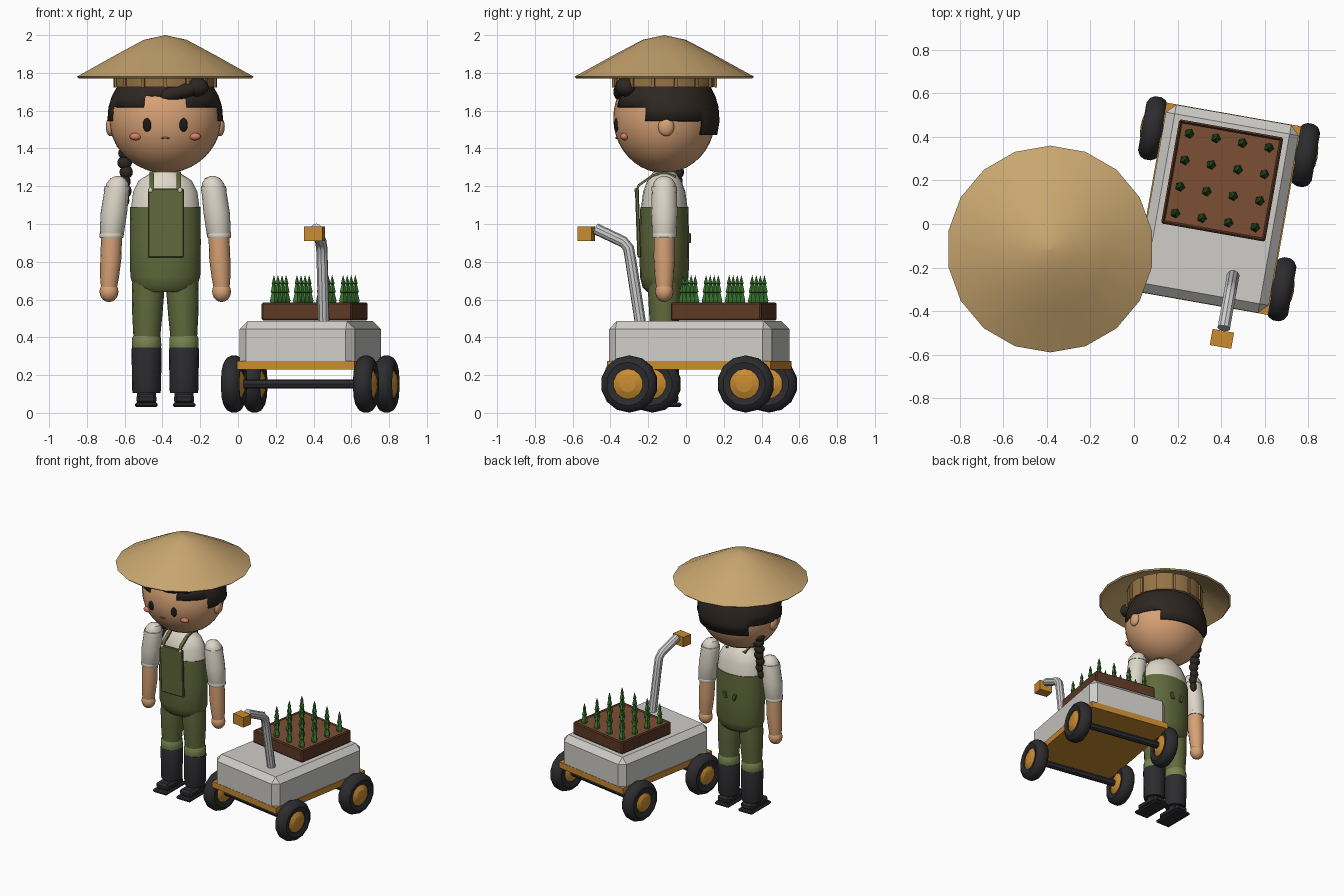
import bpy, bmesh, math
from mathutils import Matrix, Vector

if "Cube" in bpy.data.objects:
    bpy.data.objects.remove(bpy.data.objects["Cube"])

COLORS = dict(straw=(.58, .38, .16), band=(.3, .17, .06), skin=(.68, .36, .18), hair=(.026, .02, .016),
              green=(.12, .145, .045), knee=(.19, .23, .08), boot=(.025, .025, .028), cream=(.72, .68, .58),
              gold=(.58, .26, .03), wood=(.11, .04, .018), soil=(.2, .08, .035), leaf=(.045, .19, .03),
              blush=(.72, .2, .15), black=(.01, .01, .01), body=(.62, .61, .58), metal=(.66, .66, .65))
MATS = {}
PERSON = Matrix.Translation((-.385, -.115, 0))
CART = Matrix.Translation((.3825, .07, 0)) @ Matrix.Rotation(math.radians(-10), 4, 'Z')


def finish(name, bm, color, base, smooth=35):
    bmesh.ops.remove_doubles(bm, verts=bm.verts, dist=1e-5)
    bmesh.ops.recalc_face_normals(bm, faces=bm.faces)
    me = bpy.data.meshes.new(name)
    bm.to_mesh(me)
    bm.free()
    if smooth:
        me.shade_smooth()
        me.set_sharp_from_angle(angle=math.radians(smooth))
    if color not in MATS:
        MATS[color] = bpy.data.materials.new(color)
        MATS[color].diffuse_color = (*COLORS[color], 1)
    me.materials.append(MATS[color])
    ob = bpy.data.objects.new(name, me)
    ob.matrix_world = base
    bpy.context.collection.objects.link(ob)
    return ob


def loft(name, rings, color, base, n=16, xf=Matrix(), smooth=35, start=0):
    """Elliptical rings (x, y, z, rx, ry), capped at both ends."""
    bm = bmesh.new()
    loops = []
    for x, y, z, rx, ry in rings:
        loops.append([bm.verts.new(xf @ Vector((x + rx * math.cos(a), y + ry * math.sin(a), z)))
                      for a in (start + 2 * math.pi * i / n for i in range(n))])
    for a, b in zip(loops, loops[1:]):
        for i in range(n):
            bm.faces.new((a[i], a[(i + 1) % n], b[(i + 1) % n], b[i]))
    bm.faces.new(loops[0])
    bm.faces.new(loops[-1])
    return finish(name, bm, color, base, smooth)


def lathe(name, profile, color, base, **kw):
    return loft(name, [(0, 0, z, max(r, 1e-4), max(r, 1e-4)) for r, z in profile], color, base, **kw)


def box(name, c, s, color, base, bevel=0, rot=Matrix(), keep_bottom=False):
    bm = bmesh.new()
    bmesh.ops.create_cube(bm, size=1, matrix=Matrix.Translation(c) @ rot @ Matrix.Diagonal((*s, 1)))
    if bevel:
        e = [e for e in bm.edges if not keep_bottom or max(v.co.z for v in e.verts) > c[2]]
        bmesh.ops.bevel(bm, geom=e, offset=bevel, segments=1, affect='EDGES')
    return finish(name, bm, color, base, 0)


def ball(name, c, r, color, base, rot=Matrix(), u=16, v=10, smooth=60):
    bm = bmesh.new()
    bmesh.ops.create_uvsphere(bm, u_segments=u, v_segments=v, radius=1,
                              matrix=Matrix.Translation(c) @ rot @ Matrix.Diagonal((*r, 1)))
    return finish(name, bm, color, base, smooth)


def tube(name, pts, r, color, base, ry=None, n=10):
    """Bar along points in the YZ plane."""
    pts = [Vector(p) for p in pts]
    bm = bmesh.new()
    loops = []
    for i, p in enumerate(pts):
        d = (pts[min(i + 1, len(pts) - 1)] - pts[max(i - 1, 0)]).normalized()
        side = Vector((1, 0, 0))
        up = d.cross(side).normalized()
        loops.append([bm.verts.new(p + side * r * math.cos(a) + up * (ry or r) * math.sin(a))
                      for a in (2 * math.pi * (k + .5) / n for k in range(n))])
    for a, b in zip(loops, loops[1:]):
        for i in range(n):
            bm.faces.new((a[i], a[(i + 1) % n], b[(i + 1) % n], b[i]))
    bm.faces.new(loops[0])
    bm.faces.new(loops[-1])
    return finish(name, bm, color, base, 30)


# Hat: thin conical shell and a slatted head band
lathe('straw_hat', [(.0, 1.975), (.12, 1.952), (.27, 1.875), (.465, 1.77), (.475, 1.78), (.27, 1.893),
                    (.115, 1.975), (0, 2.0)], 'straw', PERSON, n=18, start=math.pi / 2)
lathe('hat_band', [(.258, 1.725), (.27, 1.725), (.27, 1.86), (.258, 1.86), (.258, 1.725)], 'band', PERSON, n=18)
for i in range(14):
    rot = Matrix.Rotation(2 * math.pi * (i + .5) / 14, 4, 'Z')
    box('hat_slat', rot @ Vector((.272, 0, 1.785)), (.012, .018, .125), 'band', PERSON, rot=rot)

# Head, ears and face
HZ, HR = 1.56, (.298, .27, .29)
ball('head', (0, 0, HZ), HR, 'skin', PERSON, u=32, v=20)


def face_y(x, z):
    return -HR[1] * math.sqrt(1 - (x / HR[0]) ** 2 - ((z - HZ) / HR[2]) ** 2)


for s in (-1, 1):
    ball('ear', (s * .29, .01, 1.515), (.025, .043, .05), 'skin', PERSON)
    ball('eye', (s * .096, face_y(.096, 1.525), 1.525), (.023, .012, .036), 'black', PERSON)
    ball('cheek', (s * .157, face_y(.157, 1.463), 1.463), (.032, .022, .02), 'blush', PERSON)
ball('nose_mouth', (0, face_y(0, 1.455), 1.455), (.022, .008, .006), 'band', PERSON)

# Hair cap: ellipsoid strips with a stepped lower edge
levels = [1.47, 1.545, 1.62, 1.68, 1.73, 1.78, 1.82, 1.85]
bm = bmesh.new()
N = 48


def hair_point(k, z):
    a = 2 * math.pi * k / N
    t = math.sqrt(max(0, 1 - ((z - HZ) / .301) ** 2))
    return bm.verts.new((.307 * t * math.sin(a), .008 - .285 * t * math.cos(a), z))


for k in range(N):
    phi = abs((k + .5) * 360 / N - 360 * (k >= N / 2))
    first = 3 if phi < 24 else 2 if phi < 66 else 1 if phi < 133 else 0
    for lo, hi in zip(levels[first:], levels[first + 1:]):
        bm.faces.new((hair_point(k, lo), hair_point(k + 1, lo), hair_point(k + 1, hi), hair_point(k, hi)))
hair = finish('hair_cap', bm, 'hair', PERSON, 50)
mod = hair.modifiers.new('thickness', 'SOLIDIFY')
mod.thickness, mod.offset = .025, -1
tilt = Matrix.Rotation(math.radians(-15), 4, 'Y')
ball('fringe_sweep', (.075, -.225, 1.70), (.12, .045, .042), 'hair', PERSON, rot=tilt)
ball('fringe_curl', (.165, -.205, 1.725), (.065, .055, .05), 'hair', PERSON)

# Braid
for i in range(7):
    r = .046 - .0035 * i
    ball('braid_knot', (-.215 + .008 * (i % 2), .085 - .004 * i, 1.425 - .05 * i), (r, r * .9, .036), 'hair',
         PERSON, u=12, v=8)

# Torso
loft('neck', [(0, 0, 1.22, .06, .055), (0, 0, 1.32, .06, .055)], 'skin', PERSON)
loft('shirt', [(0, 0, 1.08, .182, .124), (0, 0, 1.17, .17, .112), (0, 0, 1.23, .14, .09),
               (0, 0, 1.262, .09, .068), (0, 0, 1.275, .065, .058)], 'cream', PERSON, n=20)
loft('overalls', [(0, 0, .64, .14, .09), (0, 0, .665, .165, .115), (0, 0, .72, .185, .129), (0, 0, .9, .188, .132),
                  (0, 0, 1.09, .186, .127)], 'green', PERSON, n=20)
lean = Matrix.Rotation(math.radians(2), 4, 'X')
box('bib', (.003, -.139, 1.005), (.19, .02, .365), 'green', PERSON, .005, lean)
for s in (-1, 1):
    tube('strap', [(s * .072, -.148, 1.17), (s * .072, -.135, 1.205), (s * .072, -.06, 1.258),
                   (s * .072, .0, 1.272), (s * .072, .06, 1.25)], .016, 'green', PERSON, .009, 4)
    ball('strap_button', (s * .078, -.15, 1.178), (.013, .009, .013), 'metal', PERSON, u=10, v=6)
    box('back_clasp', (s * .04, .132, .925), (.025, .018, .05), 'green', PERSON, .004,
        Matrix.Rotation(s * .3, 4, 'Y'))

# Arms and hands
for s in (-1, 1):
    ring = lambda x, z, r, f=1: (s * x, 0, z, r, r * f)
    loft('sleeve', [ring(.285, .93, .056), ring(.283, .95, .064), ring(.272, 1.06, .07), ring(.258, 1.17, .066),
                    ring(.253, 1.215, .058), ring(.25, 1.242, .04), ring(.25, 1.254, .012)], 'cream', PERSON)
    loft('sleeve_cuff', [ring(.285, .925, .06), ring(.285, .932, .064), ring(.283, .948, .064),
                         ring(.283, .955, .06)], 'cream', PERSON)
    loft('shoulder_frill', [ring(.257, 1.175, .069), ring(.255, 1.2, .066)], 'cream', PERSON)
    loft('forearm', [ring(.298, .66, .042), ring(.295, .72, .05), ring(.288, .82, .056), ring(.284, .94, .055)],
         'skin', PERSON)
    ball('hand', (s * .298, 0, .642), (.05, .048, .055), 'skin', PERSON)

# Legs, boots and shoes
for s in (-1, 1):
    ring = lambda z, r, dx=.095: (s * dx, 0, z, r, r)
    loft('trouser_leg', [ring(.39, .07, .098), ring(.52, .08), ring(.62, .085, .092), ring(.69, .085, .09)],
         'green', PERSON)
    loft('knee_cuff', [ring(.33, .072, .099), ring(.355, .078, .099), ring(.395, .077, .099), ring(.412, .068, .099)],
         'knee', PERSON)
    loft('boot', [ring(.105, .073, .099), ring(.12, .076, .099), ring(.335, .08, .099), ring(.345, .077, .099)],
         'boot', PERSON)
    loft('ankle', [ring(.05, .05, .1), ring(.12, .05, .1)], 'boot', PERSON)
    box('shoe', (s * .1, -.025, .074), (.105, .2, .052), 'boot', PERSON, .015)
    box('shoe_sole', (s * .1, -.03, .042), (.12, .24, .024), 'boot', PERSON, .008)

# Cart chassis and body
box('chassis_plate', (0, 0, .252), (.63, .88, .046), 'gold', CART)
box('cart_body', (0, 0, .378), (.62, .876, .215), 'body', CART, .042, keep_bottom=True)

# Planter tray with recessed soil
bm = bmesh.new()
bmesh.ops.create_cube(bm, size=1, matrix=Matrix.Translation((0, .132, .537)) @ Matrix.Diagonal((.486, .486, .096, 1)))
bmesh.ops.bevel(bm, geom=list(bm.edges), offset=.008, segments=1, affect='EDGES')
top = max(bm.faces, key=lambda f: f.calc_center_median().z)
bmesh.ops.inset_region(bm, faces=[top], thickness=.012)
bmesh.ops.translate(bm, verts=top.verts, vec=(0, 0, -.015))
finish('planter_tray', bm, 'wood', CART, 0)
box('soil', (0, .132, .56), (.455, .455, .032), 'soil', CART)

# Seedlings: stacked pointed tiers
for i in range(4):
    for j in range(4):
        xf = Matrix.Translation(((i - 1.5) * .124, .132 + (j - 1.5) * .124, 0))
        lathe('seedling', [(.018, .57), (.023, .595), (.013, .635), (.019, .64), (.009, .68), (.013, .685), (0, .73)],
              'leaf', CART, n=5, xf=xf, smooth=0)

# Handle
tube('handle_bar', [(.125, -.293, .47), (.125, -.345, .8), (.125, -.358, .873), (.125, -.385, .905),
                    (.125, -.535, .975)], .03, 'metal', CART)
box('handle_grip', (.125, -.585, .948), (.1, .075, .076), 'gold', CART)

# Wheels: tyre, bulging hub and axle
for y in (-.313, .313):
    tube_xf = Matrix.Translation((0, y, .153)) @ Matrix.Rotation(math.pi / 2, 4, 'Y')
    lathe('axle', [(.025, -.35), (.025, .35)], 'boot', CART, n=8, xf=tube_xf)
    for s in (-1, 1):
        xf = Matrix.Translation((s * .355, y, .153)) @ Matrix.Rotation(math.pi / 2, 4, 'Y')
        lathe('tyre', [(.08, -.042), (.115, -.05), (.14, -.036), (.151, -.014), (.151, .014), (.14, .036), (.115, .05),
                       (.08, .042), (.08, -.042)], 'boot', CART, n=14, xf=xf)
        lathe('wheel_hub', [(0, -.058), (.045, -.054), (.084, -.035), (.084, .035), (.045, .054), (0, .058)],
              'gold', CART, n=10, xf=xf, smooth=20)

for m in bpy.data.materials:
    if m.users and not m.is_grease_pencil:
        m.use_nodes = True
        m.node_tree.nodes["Principled BSDF"].inputs["Base Color"].default_value = m.diffuse_color
